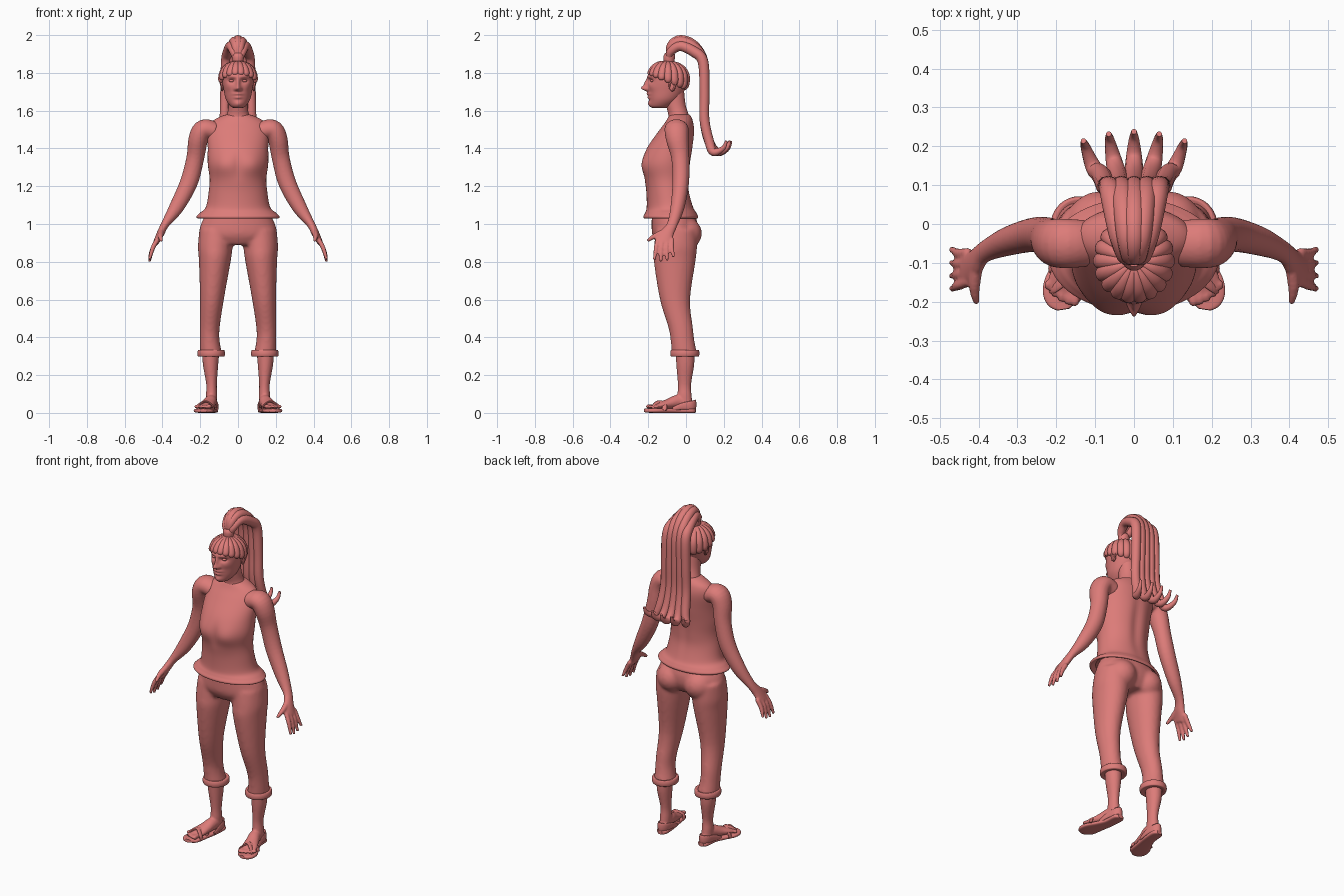
import bpy, bmesh, math
from mathutils import Vector, Matrix

UNIT = 0.01  # all part sizes below are in hundredths

cube = bpy.data.objects.get("Cube")
if cube:
    bpy.data.objects.remove(cube, do_unlink=True)

clay = bpy.data.materials.new("salmon clay")
clay.use_nodes = True
colour = (0.72, 0.2, 0.19, 1)
clay.diffuse_color = colour
clay.node_tree.nodes["Principled BSDF"].inputs["Base Color"].default_value = colour


def smooth_rows(rows, steps):
    """Catmull-Rom interpolation through rows of numbers."""
    out = []
    last = len(rows) - 1
    for i in range(last):
        quad = [rows[max(0, min(last, i + k))] for k in (-1, 0, 1, 2)]
        for s in range(steps):
            t = s / steps
            out.append([b + 0.5 * t * (c - a + t * (2 * a - 5 * b + 4 * c - d + t * (3 * (b - c) + d - a)))
                        for a, b, c, d in zip(*quad)])
    out.append(list(rows[-1]))
    return out


def loft(bm, rows, ref=None, sides=24, steps=5, square=1.0, shape=None):
    """Skin rings (x, y, z, radius, radius); level rings unless ref gives the first radius axis."""
    rows = smooth_rows(rows, steps)
    centres = [Vector(r[:3]) for r in rows]
    rings = []
    for i, row in enumerate(rows):
        u, v = Vector((1, 0, 0)), Vector((0, 1, 0))
        if ref:
            tangent = (centres[min(i + 1, len(rows) - 1)] - centres[max(i - 1, 0)]).normalized()
            u = Vector(ref)
            u = (u - tangent * u.dot(tangent)).normalized()
            v = tangent.cross(u)
        ring = []
        for k in range(sides):
            angle = math.tau * k / sides
            c, s = math.cos(angle), math.sin(angle)
            p = (centres[i] + u * row[3] * math.copysign(abs(c) ** square, c)
                 + v * row[4] * math.copysign(abs(s) ** square, s))
            if shape:
                p = shape(p)
            ring.append(bm.verts.new(p * UNIT))
        rings.append(ring)
    for low, high in zip(rings, rings[1:]):
        for k in range(sides):
            n = (k + 1) % sides
            bm.faces.new((low[k], low[n], high[n], high[k]))
    bm.faces.new(rings[0][::-1])
    bm.faces.new(rings[-1])


def tube(bm, points, radii, ref=(1, 0, 0), **options):
    """Round strand with a radius at each point."""
    loft(bm, [(*p, r, r) for p, r in zip(points, radii)], ref, sides=12, **options)


def ball(bm, centre, size):
    matrix = Matrix.Translation(Vector(centre) * UNIT) @ Matrix.Diagonal((*[s * UNIT for s in size], 1))
    bmesh.ops.create_uvsphere(bm, u_segments=20, v_segments=12, radius=1, matrix=matrix)


def finish(name, bm, mirror=False, voxel=0, relax=4):
    bmesh.ops.recalc_face_normals(bm, faces=bm.faces)
    mesh = bpy.data.meshes.new(name)
    bm.to_mesh(mesh)
    bm.free()
    mesh.materials.append(clay)
    for face in mesh.polygons:
        face.use_smooth = len(face.vertices) < 5
    obj = bpy.data.objects.new(name, mesh)
    bpy.context.collection.objects.link(obj)
    if mirror:
        obj.modifiers.new("both sides", 'MIRROR').use_mirror_merge = False
    if voxel:
        blend = obj.modifiers.new("blend", 'REMESH')
        blend.mode = 'VOXEL'
        blend.voxel_size = voxel
        blend.use_smooth_shade = True
        soft = obj.modifiers.new("soften", 'SMOOTH')
        soft.iterations = relax
    return obj


def bump(p, x, z, width, height):
    return math.exp(-((abs(p.x) - x) / width) ** 2 - ((p.z - z) / height) ** 2)


# Sleeveless top with a flared hem
def bust(p):
    if p.y < -8:
        p.y -= 1.2 * bump(p, 8, 131, 5, 6) - 0.8 * bump(p, 0, 131, 2, 6)
    elif p.y > -3:
        p.y -= 1.2 * bump(p, 0, 130, 3, 18)
    return p


bm = bmesh.new()
loft(bm, [(0, -8, 105, 18, 12.5), (0, -8, 103, 21, 14), (0, -8, 104, 22, 14.6), (0, -8, 106, 20, 13.6),
          (0, -8.4, 109, 17, 12.4), (0, -9.5, 117, 15.5, 11.5), (0, -10, 124, 15, 12),
          (0, -10.3, 132, 16, 13), (0, -8.5, 140, 16, 12.3), (0, -5, 149, 16, 9.6),
          (0, -3.5, 154, 14, 7.4), (0, -3.2, 157, 9, 6), (0, -3.2, 158, 6, 5)], sides=64, shape=bust)
finish("tank_top", bm)

# Arms with hands
bm = bmesh.new()
loft(bm, [(12, -5, 149, 6, 5), (18, -5, 150, 6.4, 5.4), (21, -4.6, 145, 6, 5.2), (22.6, -3, 135, 4.8, 4.7),
          (26, -2.8, 122, 4.4, 4.7), (32.5, -4.5, 109, 3.7, 3.9), (38.5, -7.2, 100, 2.8, 2.2),
          (41, -10, 95, 3.6, 2), (43.5, -12, 90, 4.6, 1.5)], ref=(0, 1, 0))
for i, length in enumerate((9, 10, 9.5, 7.5)):
    y = -15.4 + 2.5 * i
    spread = 0.9 * (i - 1.5)
    tube(bm, [(42.5, y + 0.6, 92), (45, y + spread * 0.3, 87.5), (47, y + spread, 90 - length)],
         (1.3, 1.25, 0.8), ref=(0, 1, 0))
tube(bm, [(40, -9, 97), (41, -14.5, 94.5), (41, -17.5, 93), (40.5, -20.5, 91)], (1.6, 1.6, 1.3, 0.8))
finish("arms", bm, mirror=True, voxel=0.006, relax=3)

# Cropped trousers
bm = bmesh.new()
loft(bm, [(0, -7, 107, 16, 11), (0, -6, 100, 19.6, 12.2), (0, -6, 94, 20.5, 11.8), (0, -6, 89, 17, 9)], sides=40)
loft(bm, [(11, -5, 97, 9.5, 11), (12, -5.5, 88, 9.2, 11.4), (12.3, -6, 80, 8.4, 11), (13.8, -5.8, 60, 6.3, 8),
          (15, -2.8, 45, 5.3, 6.5), (15, -1.8, 38, 5.3, 6.3), (14.3, -0.8, 31, 6, 6.8)], sides=32)
ball(bm, (9, -1.5, 95), (9, 10, 9))
finish("trousers", bm, mirror=True, voxel=0.01, relax=6)

# Rolled cuffs
bm = bmesh.new()
loft(bm, [(14.2, -0.6, 30, 5, 5.6), (14.2, -0.6, 29.8, 6.8, 7.2), (14.2, -0.6, 31, 7.3, 7.7),
          (14.2, -0.6, 32.5, 7.2, 7.6), (14.2, -0.6, 33.4, 6.6, 7.1), (14.2, -0.6, 33, 5, 6)], sides=36)
finish("trouser_cuffs", bm, mirror=True)

# Calves, feet and toes
bm = bmesh.new()
loft(bm, [(14.5, -0.5, 32, 4.6, 5), (14.5, -0.4, 25, 4, 4.7), (14, -0.8, 15, 2.8, 3.5),
          (14, -0.8, 9, 3, 3.8), (14, -0.5, 3, 3, 4.2)])
loft(bm, [(13.8, 4, 4, 2, 1.6), (13.9, 1, 4.6, 3, 2.8), (14.3, -4, 6, 3.2, 3.6), (15.7, -9, 4.8, 3.8, 2.8),
          (17.3, -14, 3.8, 4.6, 1.8), (18, -17, 3.2, 4.4, 1.2)], ref=(1, 0, 0))
for i in range(5):
    x, reach = 15 + 1.75 * i, 20.8 - 0.25 * i * i
    size = 1.25 if i == 0 else 0.95
    tube(bm, [(x, -15, 3.4), (x + 0.2, 1 - reach, 3.3), (x + 0.2, -reach, 2.8)], (size, size, size * 0.6))
finish("legs_and_feet", bm, mirror=True, voxel=0.006, relax=2)

# Sandals: sole, crossed straps, heel counter
bm = bmesh.new()
loft(bm, [(13.8, 5.2, 1.2, 1.5, 1.1), (13.8, 3, 1.2, 3.2, 1.2), (14.3, -4, 1.2, 3.4, 1.2),
          (16, -10, 1.2, 4.2, 1.2), (18, -16, 1.2, 5.3, 1.2), (18.4, -20, 1.2, 4.4, 1.1),
          (18.2, -22, 1.3, 1.6, 0.9)], ref=(1, 0, 0), sides=32, square=0.6)
for y_in, y_out in ((-11, -16.5), (-16.5, -11.5)):
    mid = (y_in + y_out) / 2
    loft(bm, [(12.8, y_in, 1.5, 1.3, 0.5), (13.6, y_in, 4, 1.3, 0.5), (17, mid, 6.1, 1.3, 0.5),
              (20.6, y_out, 4, 1.3, 0.5), (21.6, y_out, 1.5, 1.3, 0.5)], ref=(0, 1, 0), sides=12)
loft(bm, [(11, -7, 2, 1, 0.5), (10.8, -2, 3.5, 1.8, 0.5), (11.6, 3, 4, 2.4, 0.5), (13.9, 5, 4.4, 2.6, 0.5),
          (16.3, 3, 4, 2.4, 0.5), (17.4, -2, 3.5, 1.8, 0.5), (18.3, -7, 2, 1, 0.5)], ref=(0, 0, 1), sides=12)
finish("sandals", bm, mirror=True)


# Head and neck, with the face pushed out from the skull
def face(p):
    if p.y < -12:
        push = (3.4 * bump(p, 0, 171.8, 1.5, 1.5) + 1.9 * bump(p, 0, 174.5, 1, 2.4)
                + 0.9 * bump(p, 1.4, 171.4, 0.8, 0.8) - 1.4 * bump(p, 3.3, 175.8, 2, 1.2)
                + 0.6 * bump(p, 3, 178, 3, 1) + 1.2 * bump(p, 0, 168.8, 2.4, 0.7)
                + 1.1 * bump(p, 0, 167, 2, 0.7) + 0.9 * bump(p, 0, 163.6, 2.2, 1.6)
                + 0.5 * bump(p, 5, 172.5, 2, 2))
        p.y -= push
    return p


bm = bmesh.new()
loft(bm, [(0, -3.5, 154, 8, 6), (0, -4, 158, 5.8, 5.4), (0, -5.4, 163, 5, 5.2), (0, -6.5, 170, 5, 5.5)], sides=32)
loft(bm, [(0, -14, 161.3, 2, 3.6), (0, -13.2, 162.6, 4.2, 5.7), (0, -11.5, 166, 6.4, 7.9),
          (0, -10.2, 171, 7.6, 9.6), (0, -9.6, 176, 8.4, 10.5), (0, -9.5, 181, 8.2, 10),
          (0, -9.5, 185, 5, 6.5), (0, -9.5, 186.5, 1, 1)], sides=120, steps=10, shape=face)
finish("head", bm)

# Eyes and ears
bm = bmesh.new()
ball(bm, (3.3, -17.7, 175.8), (1.5, 1.2, 0.75))
finish("eyes", bm, mirror=True)
bm = bmesh.new()
ball(bm, (8.3, -7.2, 173), (0.8, 1.7, 2.8))
tube(bm, [(8.4, -8.6, 171.5), (8.9, -8.6, 174.5), (9.1, -6.8, 175.8), (9, -5.6, 174), (8.6, -7, 170.6)],
     (0.4, 0.5, 0.5, 0.5, 0.4), ref=(1, 0, 0))
finish("ears", bm, mirror=True)

# Locks swept from the hairline up to the tie
bm = bmesh.new()
locks = 18
for k in range(locks):
    turn = math.tau * (k + 0.5) / locks
    sweep = math.radians(100 - 24 * math.cos(turn))
    rows = []
    for t, wide in ((0.1, 0.7), (0.35, 1.5), (0.6, 2), (0.85, 2), (0.97, 1.4), (1, 0.4)):
        phi = sweep * t
        rows.append((9 * math.sin(phi) * math.sin(turn), -9.5 - 10.2 * math.sin(phi) * math.cos(turn),
                     176.5 + 9.5 * math.cos(phi), wide, wide * 0.8))
    loft(bm, rows, ref=(math.cos(turn), math.sin(turn), 0), sides=14)
finish("hair_locks", bm)

# Hair tie
bm = bmesh.new()
loft(bm, [(0, -9, 185, 2.6, 2.6), (0, -9, 187, 3, 3), (0, -8.8, 189, 3.1, 3.1), (0, -8.6, 190.5, 2.4, 2.4)])
finish("hair_tie", bm)

# Long ponytail of five strands with upturned tips
bm = bmesh.new()
for i in range(-2, 3):
    drop, pull = 0.8 * i * i, 0.6 * i * i
    tube(bm, [(0.7 * i, -9, 188), (1.2 * i, -8, 194.5 - drop), (1.9 * i, -3, 197.4 - drop), (2.6 * i, 4, 194.5 - drop),
              (3.1 * i, 9, 186), (3.4 * i, 9.8, 170), (3.6 * i, 9.8, 155), (4.2 * i, 12.5, 143),
              (5.2 * i, 17 - pull, 138), (6.2 * i, 22 - pull, 140), (6.5 * i, 23.8 - pull, 144)],
         (1.5, 2.2, 2.6, 2.8, 2.8, 2.6, 2.6, 2.5, 2.1, 1.3, 0.7))
finish("ponytail", bm)
